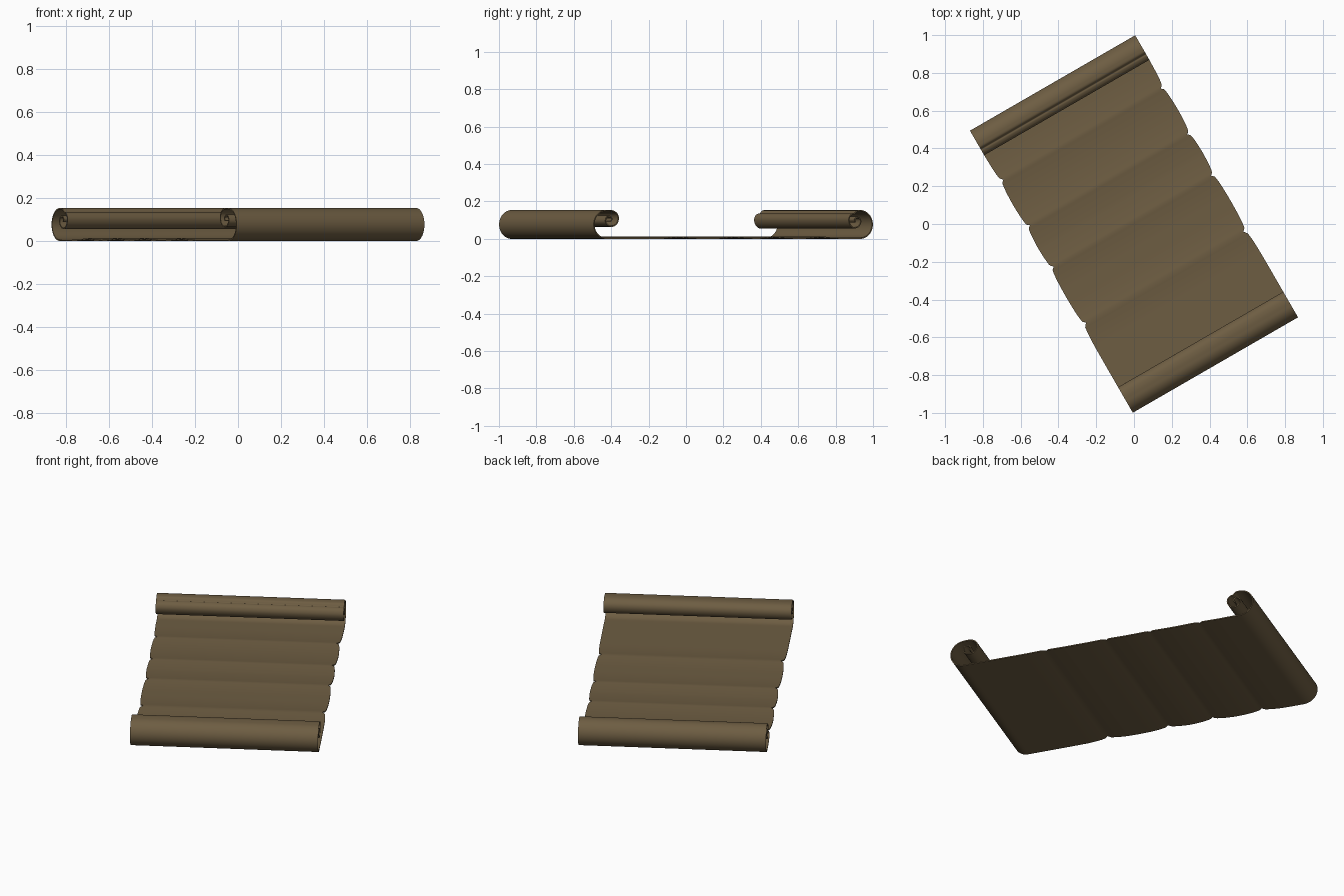
import bpy, bmesh, math

if "Cube" in bpy.data.objects:
    bpy.data.objects.remove(bpy.data.objects["Cube"])

HALF_W = 0.505          # half the width of the sheet
THICK = 0.006
CREASES = [-0.325, 0.018, 0.27, 0.55]   # folds across the sheet
TURN = math.radians(30)

paper = bpy.data.materials.new("brown parchment")
paper.diffuse_color = (0.155, 0.11, 0.055, 1)
paper.use_nodes = True
paper.node_tree.nodes["Principled BSDF"].inputs["Base Color"].default_value = paper.diffuse_color


def smooth(pts, n=5):
    """Catmull-Rom curve through the points."""
    p = [pts[0]] + pts + [pts[-1]]
    out = []
    for i in range(1, len(p) - 2):
        a, b, c, d = p[i - 1:i + 3]
        for k in range(n):
            t = k / n
            out.append(tuple(0.5 * (2 * b[j] + (c[j] - a[j]) * t
                       + (2 * a[j] - 5 * b[j] + 4 * c[j] - d[j]) * t * t
                       + (3 * b[j] - a[j] - 3 * c[j] + d[j]) * t ** 3) for j in (0, 1)))
    return out + [pts[-1]]


def roll(tail):
    """Outer half turn followed by the inward curl."""
    arc = [(0.785 + 0.074 * math.sin(a), 0.079 - 0.074 * math.cos(a))
           for a in (math.pi * i / 24 for i in range(25))]
    return arc[:-1] + smooth([arc[-1]] + tail)


# inner curls of the two rolled ends (distance along sheet, height)
upper = roll([(.762, .150), (.749, .136), (.737, .134), (.722, .124), (.715, .104),
              (.722, .08), (.742, .062), (.768, .065), (.786, .085), (.785, .108),
              (.765, .118), (.75, .105), (.757, .092)])
lower = roll([(.76, .154), (.735, .149), (.715, .133), (.709, .11), (.718, .085),
              (.742, .07), (.77, .074), (.787, .093), (.782, .116), (.762, .123),
              (.748, .11), (.755, .096)])

# gently wavy middle, rising at each crease
stops = [-0.785] + CREASES + [0.785]
flat = []
for a, b in zip(stops, stops[1:]):
    for k in range(24):
        t = k / 24
        v = a + (b - a) * t
        rise = 0.0
        for c in CREASES:
            rise = max(rise, 1 - abs(v - c) / 0.14)
        flat.append((v, 0.005 + 0.008 * rise ** 2))

path = [(-s, z) for s, z in reversed(lower)] + flat[1:] + upper


def half_width(v, z):
    """Edges bow out between creases and nick in at each crease."""
    if z > 0.02 or abs(v) > 0.7:
        return HALF_W
    d = min(abs(v - c) for c in CREASES)
    return HALF_W - 0.012 * math.exp(-d / 0.05) - 0.012 * math.exp(-(d / 0.008) ** 2)


# sheet surface
bm = bmesh.new()
rows = []
COLS = 8
for v, z in path:
    w = half_width(v, z)
    row = []
    for i in range(COLS + 1):
        u = w * (2 * i / COLS - 1)
        row.append(bm.verts.new((u * math.cos(TURN) - v * math.sin(TURN),
                                 u * math.sin(TURN) + v * math.cos(TURN), z)))
    rows.append(row)
for r, s in zip(rows, rows[1:]):
    for i in range(COLS):
        bm.faces.new((r[i], r[i + 1], s[i + 1], s[i]))
bmesh.ops.recalc_face_normals(bm, faces=bm.faces)
mesh = bpy.data.meshes.new("scroll_sheet")
bm.to_mesh(mesh)
bm.free()
sheet = bpy.data.objects.new("scroll_sheet", mesh)
bpy.context.collection.objects.link(sheet)
mesh.materials.append(paper)

# paper thickness
mod = sheet.modifiers.new("thickness", 'SOLIDIFY')
mod.thickness = THICK
mod.offset = 0
sheet.location.z = -0.002

bpy.context.view_layer.objects.active = sheet
sheet.select_set(True)
bpy.ops.object.modifier_apply(modifier=mod.name)
bpy.ops.object.shade_smooth_by_angle(angle=math.radians(40))
